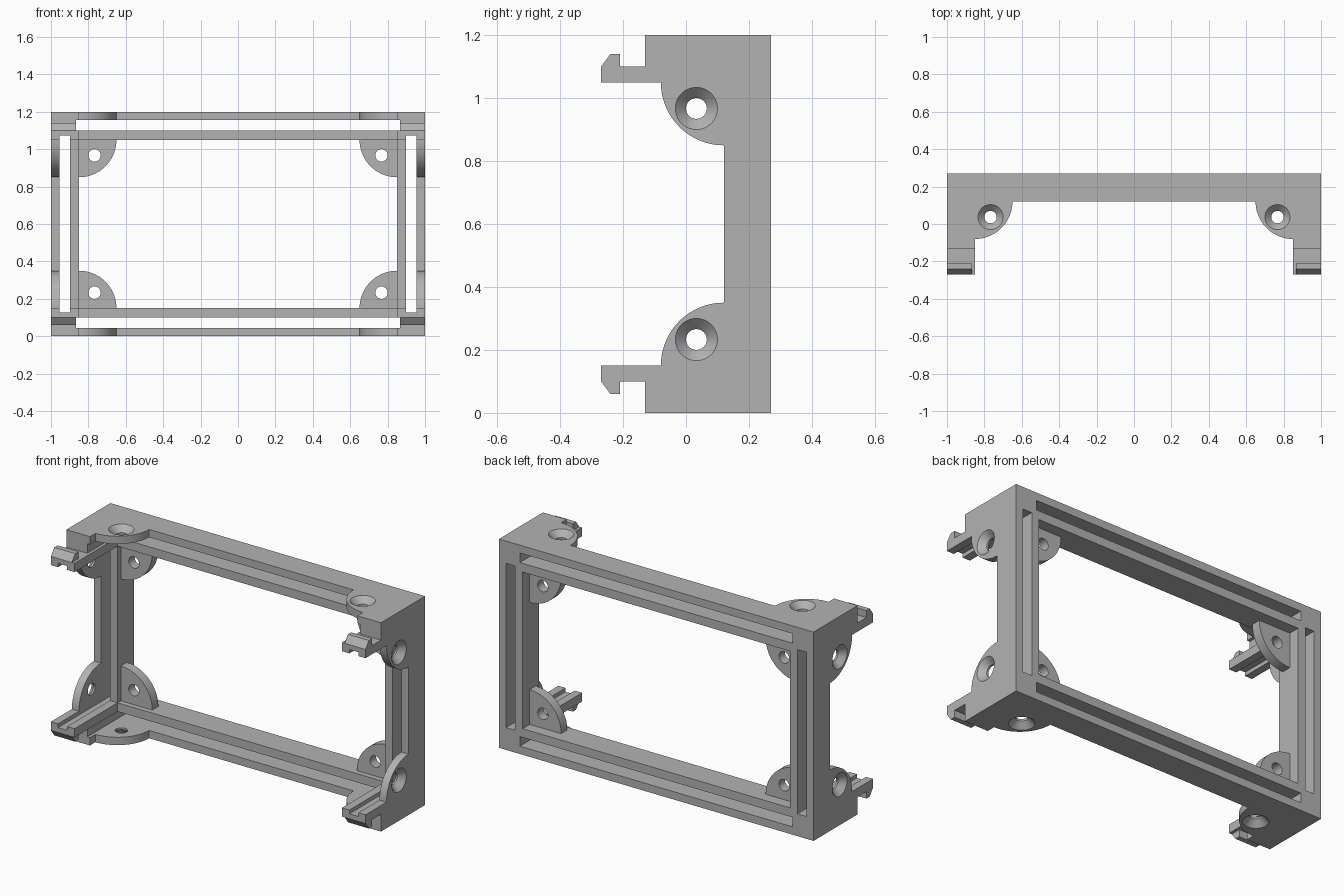
import bpy, bmesh, math

if "Cube" in bpy.data.objects:
    bpy.data.objects.remove(bpy.data.objects["Cube"], do_unlink=True)

grey = bpy.data.materials.new("plain_grey")
grey.use_nodes = True
COLOUR = (0.45, 0.45, 0.45, 1)
grey.diffuse_color = COLOUR
grey.node_tree.nodes["Principled BSDF"].inputs["Base Color"].default_value = COLOUR

MID = 0.6            # half height, used as the mirror plane
BACK, FACE = 0.27, 0.12
IN_X, IN_Z = 0.85, 1.05
PLATE = 0.045        # thickness of the outer walls and ears
HOLE, SINK = 0.033, 0.067


def arc(cx, cy, r, start, end, steps):
    return [(cx + r * math.cos(math.radians(start + (end - start) * i / steps)),
             cy + r * math.sin(math.radians(start + (end - start) * i / steps)))
            for i in range(steps + 1)]


def circle(cx, cy, r):
    return arc(cx, cy, r, 0, 360, 40)[:-1]


def loft(name, axis, lo, ring_lo, hi, ring_hi=None):
    """Solid between two matching outlines, along the given axis."""
    place = {"x": lambda d, a, b: (d, a, b - MID),
             "y": lambda d, a, b: (a, d, b - MID),
             "z": lambda d, a, b: (a, b, d - MID)}[axis]
    bm = bmesh.new()
    low = [bm.verts.new(place(lo, *p)) for p in ring_lo]
    high = [bm.verts.new(place(hi, *p)) for p in (ring_hi or ring_lo)]
    bm.faces.new(low)
    bm.faces.new(high)
    n = len(low)
    for i in range(n):
        j = (i + 1) % n
        bm.faces.new((low[i], low[j], high[j], high[i]))
    bmesh.ops.recalc_face_normals(bm, faces=bm.faces)
    mesh = bpy.data.meshes.new(name)
    bm.to_mesh(mesh)
    bm.free()
    mesh.materials.append(grey)
    obj = bpy.data.objects.new(name, mesh)
    obj.location.z = MID
    bpy.context.collection.objects.link(obj)
    return obj


def box(name, x0, x1, y0, y1, z0, z1):
    return loft(name, "y", y0, [(x0, z0), (x1, z0), (x1, z1), (x0, z1)], y1)


def activate(obj):
    bpy.ops.object.select_all(action="DESELECT")
    obj.select_set(True)
    bpy.context.view_layer.objects.active = obj


def cut(obj, *cutters):
    for cutter in cutters:
        cutter.hide_render = True
        mod = obj.modifiers.new("cut", "BOOLEAN")
        mod.operation, mod.solver, mod.object = "DIFFERENCE", "EXACT", cutter
        activate(obj)
        bpy.ops.object.modifier_apply(modifier=mod.name)
        bpy.data.objects.remove(cutter, do_unlink=True)


def four_corners(obj):
    mod = obj.modifiers.new("mirror", "MIRROR")
    mod.use_axis = (True, False, True)
    mod.use_mirror_merge = False
    activate(obj)
    bpy.ops.object.modifier_apply(modifier=mod.name)


def side_slot(side=1):
    x0, x1 = sorted((side * 0.897, side * (1 - PLATE)))
    return box("side_slot", x0, x1, -1, 1, 0.128, 1.072)


def long_slot(top=True):
    z0, z1 = (1.1, 1.2 - PLATE) if top else (PLATE, 0.1)
    return box("long_slot", -0.867, 0.867, -1, 1, z0, z1)


def countersink(axis, surface, a, b):
    over = 0.01
    cone = loft("cone", axis, surface - 0.034, circle(a, b, HOLE),
                surface + over, circle(a, b, SINK + over))
    bore = loft("bore", axis, surface - 0.1, circle(a, b, HOLE), surface + 0.1)
    return cone, bore


# Rectangular frame with a slot along every bar
frame = box("frame", -1, 1, FACE, BACK, 0, 1.2)
cut(frame, box("opening", -IN_X, IN_X, -1, 1, 0.15, IN_Z),
    side_slot(1), side_slot(-1), long_slot(True), long_slot(False))

# Corner posts ending in hooked clips
post_profile = [(FACE, IN_Z), (FACE, 1.2), (-0.13, 1.2), (-0.13, 1.1), (-0.21, 1.1),
                (-0.21, 1.14), (-0.24, 1.14), (-0.27, 1.1), (-0.27, IN_Z)]
posts = loft("corner_posts", "x", IN_X, post_profile, 1)
cut(posts, side_slot(), long_slot())
four_corners(posts)

# Quarter-round ears on the sides, with countersunk holes
side_ears = loft("side_ears", "x", 1 - PLATE,
                 [(FACE, IN_Z)] + arc(FACE, IN_Z, 0.2, 180, 270, 24), 1)
cut(side_ears, *countersink("x", 1, 0.033, 0.967))
four_corners(side_ears)

# Quarter-round ears on the top and bottom
top_ears = loft("top_and_bottom_ears", "z", 1.2 - PLATE,
                [(IN_X, FACE)] + arc(IN_X, FACE, 0.2, 180, 270, 24), 1.2)
cut(top_ears, *countersink("z", 1.2, 0.767, 0.037))
four_corners(top_ears)

# Quarter-round gussets inside the opening, with plain holes
gussets = loft("inner_gussets", "y", 0.15,
               [(IN_X, IN_Z)] + arc(IN_X, IN_Z, 0.2, 180, 270, 24), 0.205)
cut(gussets, loft("bore", "y", -1, circle(0.767, 0.967, HOLE), 1))
four_corners(gussets)

for part in (side_ears, top_ears, gussets):
    activate(part)
    bpy.ops.object.shade_smooth_by_angle(angle=math.radians(30))
